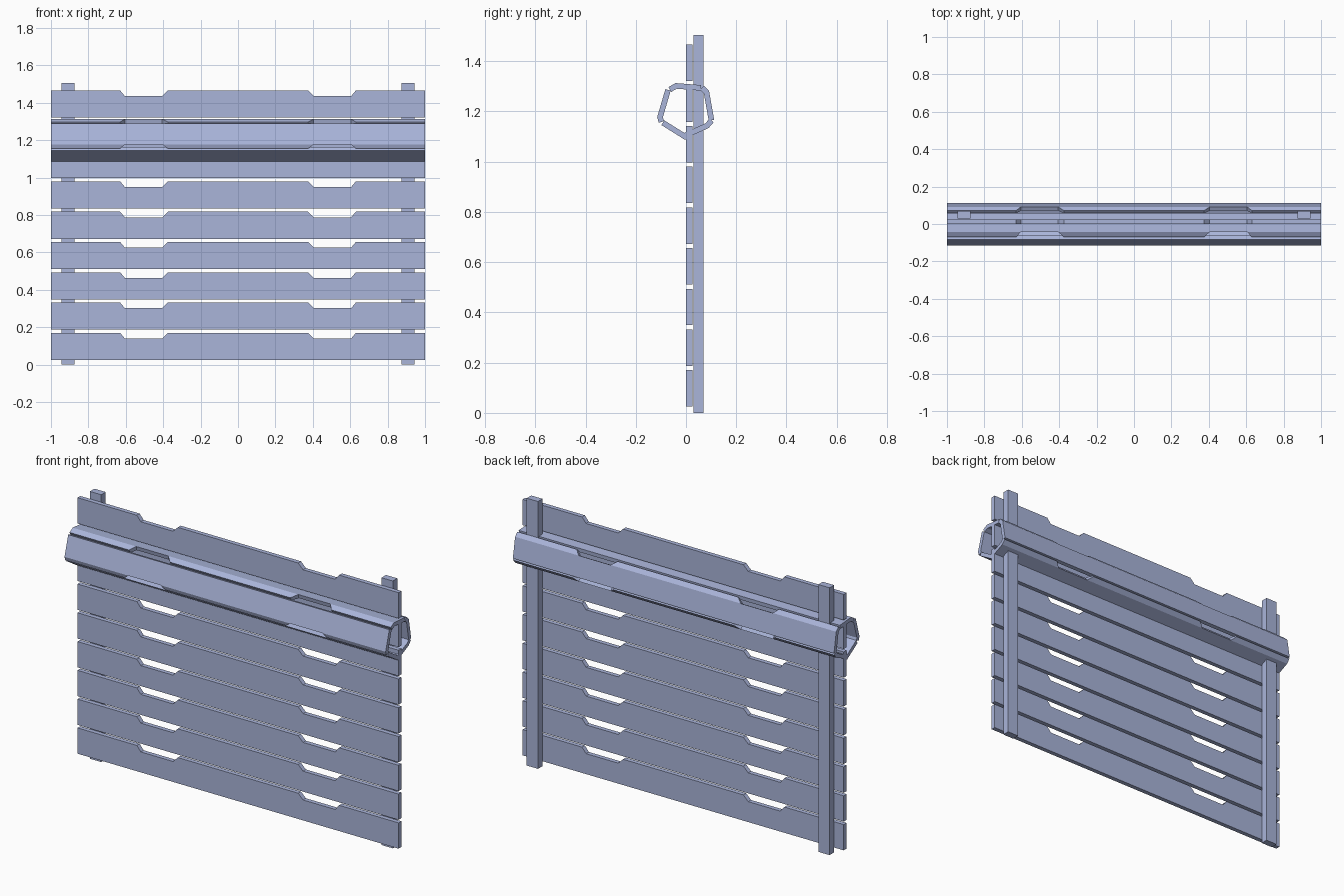
import bpy, bmesh
from mathutils import Vector

if "Cube" in bpy.data.objects:
    bpy.data.objects.remove(bpy.data.objects["Cube"])

# One blue-grey paint for every part
paint = bpy.data.materials.new("blue grey paint")
paint.use_nodes = True
COLOUR = (0.40, 0.46, 0.70, 1.0)
paint.diffuse_color = COLOUR
paint.node_tree.nodes["Principled BSDF"].inputs["Base Color"].default_value = COLOUR


def finish(name, bm):
    bmesh.ops.recalc_face_normals(bm, faces=bm.faces)
    mesh = bpy.data.meshes.new(name)
    bm.to_mesh(mesh)
    bm.free()
    mesh.materials.append(paint)
    obj = bpy.data.objects.new(name, mesh)
    bpy.context.collection.objects.link(obj)
    return obj


# Slat outline: x positions at the bottom, the notch floor and the top edge
ROWS = [(-1, 1),
        (-1, -0.605, -0.405, 0.405, 0.605, 1),
        (-1, -0.63, -0.375, 0.375, 0.63, 1)]
RIM = [(0, 0), (0, 1), (1, 5), (2, 5), (2, 4), (1, 4), (1, 3), (2, 3),
       (2, 2), (1, 2), (1, 1), (2, 1), (2, 0), (1, 0)]
PANELS = [[(0, 0), (0, 1)] + [(1, i) for i in range(5, -1, -1)]]
PANELS += [[(1, i), (1, i + 1), (2, i + 1), (2, i)] for i in (0, 2, 4)]


def slat(name, path, thick):
    """Notched board following three (y, z) points, thickened to the right of the path."""
    p = [Vector(q) for q in path]
    d = [(p[1] - p[0]).normalized(), (p[2] - p[1]).normalized()]
    n = [Vector((v.y, -v.x)) for v in d]
    mid = (n[0] + n[1]).normalized()
    offset = [n[0], mid / mid.dot(n[0]), n[1]]
    inner = [a + o * thick for a, o in zip(p, offset)]
    bm = bmesh.new()
    skins = []
    for side in (p, inner):
        skins.append({(r, i): bm.verts.new((x, side[r].x, side[r].y))
                      for r, xs in enumerate(ROWS) for i, x in enumerate(xs)})
    for skin in skins:
        for panel in PANELS:
            bm.faces.new([skin[k] for k in panel])
    a, b = skins
    for k, m in zip(RIM, RIM[1:] + RIM[:1]):
        bm.faces.new((a[k], a[m], b[m], b[k]))
    return finish(name, bm)


# Flat slats, evenly spaced up the screen
for i in range(9):
    z = 0.025 + 0.162 * i
    slat(f"flat_slat_{i + 1}", [(0, z), (0, z + 0.115), (0, z + 0.145)], 0.025)

# Rolled slats: outer faces, bent at the notch line
ROLL = {
    "roll_slat_lower_back": [(0.000, 1.094), (0.090, 1.134), (0.110, 1.157)],
    "roll_slat_back": [(0.112, 1.167), (0.092, 1.281), (0.072, 1.302)],
    "roll_slat_top": [(0.060, 1.305), (-0.042, 1.313), (-0.070, 1.297)],
    "roll_slat_front": [(-0.082, 1.289), (-0.115, 1.177), (-0.108, 1.155)],
    "roll_slat_lower_front": [(-0.098, 1.146), (-0.004, 1.087), (0.022, 1.100)],
}
for name, path in ROLL.items():
    # mirrored winding: the path runs counterclockwise, so the inside is on its left
    slat(name, path, -0.022)

# Upright posts behind the slats
for side, label in ((1, "left"), (-1, "right")):
    bm = bmesh.new()
    bmesh.ops.create_cube(bm, size=1)
    for v in bm.verts:
        v.co = (v.co.x * 0.07 + side * 0.908, v.co.y * 0.04 + 0.05, (v.co.z + 0.5) * 1.505)
    finish(f"post_{label}", bm)
